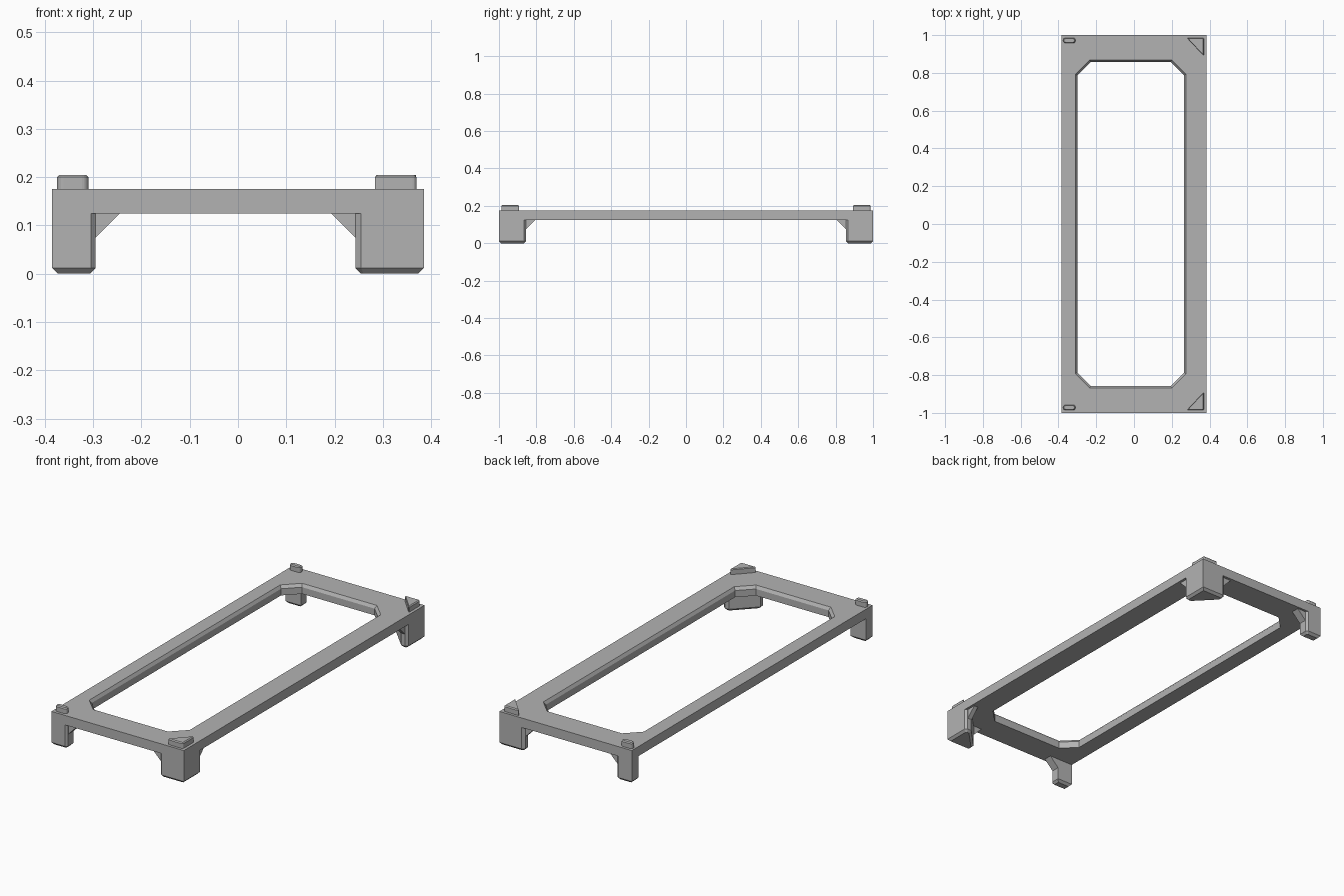
import bpy
import bmesh
from mathutils import Vector

cube = bpy.data.objects.get("Cube")
if cube:
    bpy.data.objects.remove(cube, do_unlink=True)

GREY = (0.45, 0.45, 0.45, 1)
grey = bpy.data.materials.new("plain grey")
grey.use_nodes = True
grey.diffuse_color = GREY
grey.node_tree.nodes["Principled BSDF"].inputs["Base Color"].default_value = GREY

LENGTH, HALF_W = 1.0, 0.385
PLATE_LOW, PLATE_TOP, PEG_TOP = 0.125, 0.175, 0.205


def finish(name, bm):
    bmesh.ops.remove_doubles(bm, verts=bm.verts, dist=1e-5)
    bmesh.ops.recalc_face_normals(bm, faces=bm.faces)
    mesh = bpy.data.meshes.new(name)
    bm.to_mesh(mesh)
    bm.free()
    mesh.materials.append(grey)
    obj = bpy.data.objects.new(name, mesh)
    bpy.context.collection.objects.link(obj)
    return obj


def prism(name, points, along, round_sides=0, bevel_z=None, bevel=0):
    """Extrude a polygon; optionally round its upright edges and bevel one cap."""
    bm = bmesh.new()
    base = bm.faces.new([bm.verts.new(p) for p in points])
    made = bmesh.ops.extrude_face_region(bm, geom=[base], use_keep_orig=True)["geom"]
    bmesh.ops.translate(bm, vec=along, verts=[g for g in made if isinstance(g, bmesh.types.BMVert)])
    bmesh.ops.recalc_face_normals(bm, faces=bm.faces)
    if round_sides:
        upright = [e for e in bm.edges if abs(e.verts[0].co.z - e.verts[1].co.z) > 0.001]
        bmesh.ops.bevel(bm, geom=upright, offset=round_sides, segments=4, profile=0.5, affect='EDGES')
    if bevel:
        rim = [e for e in bm.edges if all(abs(v.co.z - bevel_z) < 1e-4 for v in e.verts)]
        bmesh.ops.bevel(bm, geom=rim, offset=bevel, segments=1, affect='EDGES')
    return finish(name, bm)


def cut_rectangle(x0, x1, y, cut, z):
    """Rectangle with its corners cut off, counter-clockwise."""
    return [Vector(p) for p in (
        (x0 + cut, -y, z), (x1 - cut, -y, z), (x1, -y + cut, z), (x1, y - cut, z),
        (x1 - cut, y, z), (x0 + cut, y, z), (x0, y - cut, z), (x0, -y + cut, z))]


# Flat frame with a cut-corner opening and a chamfered upper lip
loops = [
    cut_rectangle(-HALF_W, HALF_W, LENGTH, 0, PLATE_LOW),
    cut_rectangle(-HALF_W, HALF_W, LENGTH, 0, PLATE_TOP),
    cut_rectangle(-0.31, 0.275, 0.868, 0.075, PLATE_TOP),
    cut_rectangle(-0.30, 0.265, 0.858, 0.072, PLATE_TOP - 0.015),
    cut_rectangle(-0.30, 0.265, 0.858, 0.072, PLATE_LOW),
]
bm = bmesh.new()
rings = [[bm.verts.new(p) for p in loop] for loop in loops]
for a, b in zip(rings, rings[1:] + rings[:1]):
    for i in range(8):
        j = (i + 1) % 8
        bm.faces.new((a[i], a[j], b[j], b[i]))
finish("frame_plate", bm)

# Outlines at the back end, mirrored to the front
WIDE_FOOT = [(HALF_W, 1), (0.255, 1), (0.243, 0.988), (0.243, 0.965),
             (0.35, 0.855), (0.373, 0.855), (HALF_W, 0.867)]
SLIM_FOOT = [(-HALF_W, 1), (-0.305, 1), (-0.295, 0.99), (-0.295, 0.945), (-HALF_W, 0.945)]
WIDE_PEG = [(0.28, 0.986), (0.37, 0.986), (0.37, 0.89)]
SLIM_PEG = [(-0.375, 0.957), (-0.31, 0.957), (-0.31, 0.986), (-0.375, 0.986)]

for end, s in (("back", 1), ("front", -1)):
    def flat(outline, z):
        return [(x, s * y, z) for x, y in outline]

    # Feet with chamfered soles
    for kind, outline in (("wide", WIDE_FOOT), ("slim", SLIM_FOOT)):
        prism(f"{end}_{kind}_foot", flat(outline, 0), (0, 0, PLATE_LOW), bevel_z=0, bevel=0.012)

    # Locating pegs on top
    for kind, outline, r in (("wide", WIDE_PEG, 0.008), ("slim", SLIM_PEG, 0.0135)):
        prism(f"{end}_{kind}_peg", flat(outline, PLATE_TOP), (0, 0, PEG_TOP - PLATE_TOP),
              round_sides=r, bevel_z=PEG_TOP, bevel=0.005)

    # Sloped gussets between feet and plate
    for kind, x, d, y0, y1 in (("slim", -0.295, 0.05, 0.945, 0.988),
                               ("wide", 0.243, -0.05, 0.962, 0.986)):
        prism(f"{end}_{kind}_gusset",
              [(x, s * y0, 0.075), (x + d, s * y0, PLATE_LOW), (x, s * y0, PLATE_LOW)],
              (0, s * (y1 - y0), 0))
    prism(f"{end}_side_gusset",
          [(0.348, s * 0.855, 0.075), (0.348, s * 0.805, PLATE_LOW), (0.348, s * 0.855, PLATE_LOW)],
          (0.024, 0, 0))
